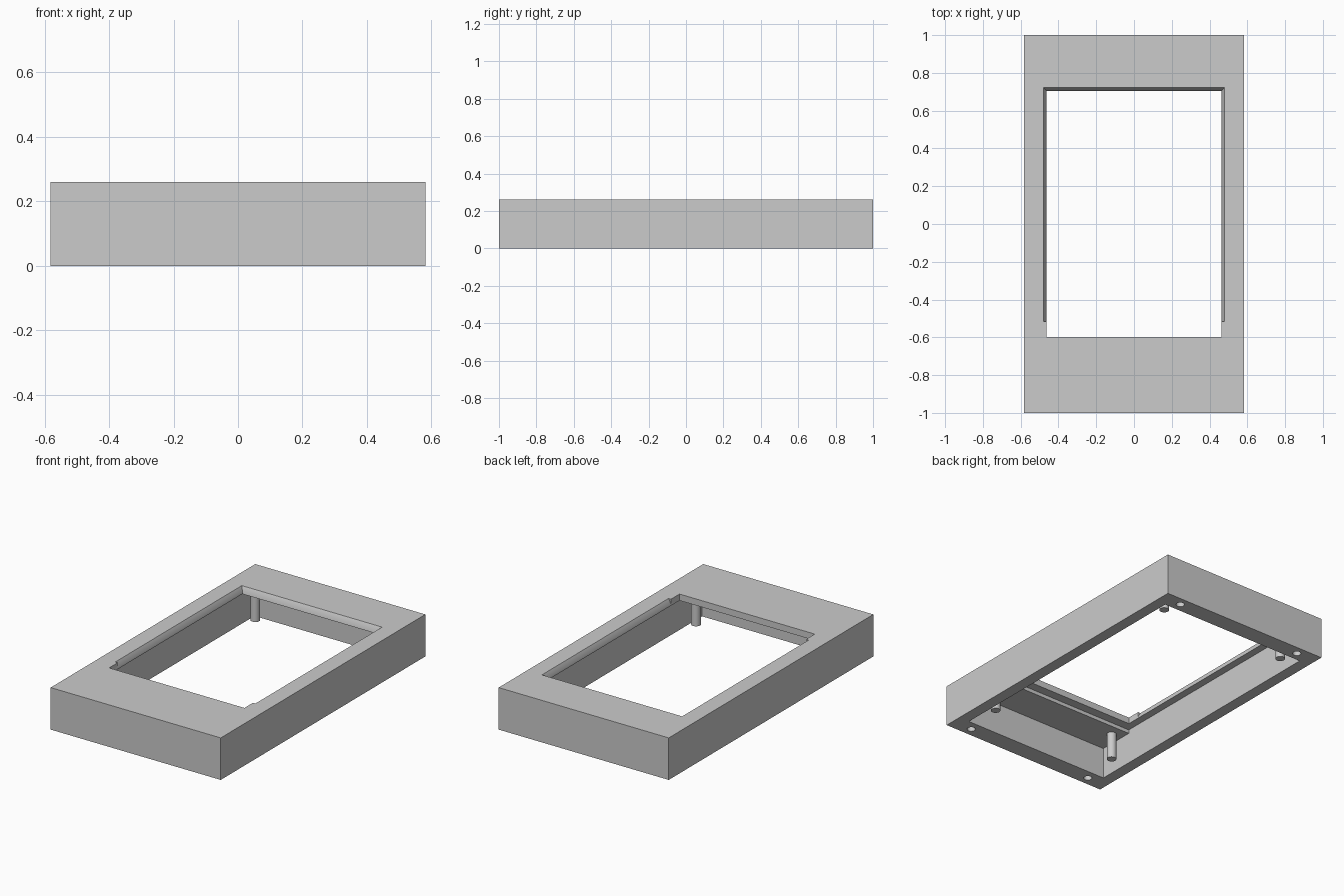
import bpy, bmesh, math

if "Cube" in bpy.data.objects:
    bpy.data.objects.remove(bpy.data.objects["Cube"], do_unlink=True)

grey = bpy.data.materials.new("plain_grey")
grey.use_nodes = True
grey.diffuse_color = (0.6, 0.6, 0.6, 1)
grey.node_tree.nodes["Principled BSDF"].inputs["Base Color"].default_value = (0.6, 0.6, 0.6, 1)


def finish(name, bm):
    bmesh.ops.recalc_face_normals(bm, faces=bm.faces)
    mesh = bpy.data.meshes.new(name)
    bm.to_mesh(mesh)
    bm.free()
    mesh.materials.append(grey)
    obj = bpy.data.objects.new(name, mesh)
    bpy.context.collection.objects.link(obj)
    return obj


def box(name, half_x, y0, y1, z0, z1, slope=0.0):
    """Box centred on x; slope widens the sides and back toward the top."""
    bm = bmesh.new()
    bmesh.ops.create_cube(bm, size=2)
    for v in bm.verts:
        grow = slope * (z1 - z0) if v.co.z > 0 else 0
        v.co.x *= half_x + grow
        v.co.y = y1 + grow if v.co.y > 0 else y0
        v.co.z = z1 if v.co.z > 0 else z0
    return finish(name, bm)


def cylinder(name, x, y, radius, z0, z1):
    bm = bmesh.new()
    bmesh.ops.create_cone(bm, cap_ends=True, segments=32, radius1=radius,
                          radius2=radius, depth=z1 - z0)
    bmesh.ops.translate(bm, verts=bm.verts, vec=(x, y, (z0 + z1) / 2))
    return finish(name, bm)


def activate(obj):
    bpy.ops.object.select_all(action='DESELECT')
    obj.select_set(True)
    bpy.context.view_layer.objects.active = obj


def cut(target, cutter):
    mod = target.modifiers.new("cut", 'BOOLEAN')
    mod.operation = 'DIFFERENCE'
    mod.solver = 'EXACT'
    mod.object = cutter
    activate(target)
    bpy.ops.object.modifier_apply(modifier=mod.name)
    bpy.data.objects.remove(cutter, do_unlink=True)


# Housing: hollow below, with a window through the top plate
height, ceiling = 0.26, 0.197
housing = box("housing", 0.582, -1, 1, 0, height)
cut(housing, box("cavity_cutter", 0.51, -0.885, 0.89, -0.1, ceiling))
cut(housing, box("pocket_cutter", 0.51, -0.655, 0.745, 0.1, 0.22))
cut(housing, box("window_cutter", 0.463, -0.598, 0.704, 0.1, 0.4))

# Bevel on the two sides and back of the window
cut(housing, box("bevel_cutter", 0.447, -0.515, 0.69, 0.2, 0.32, slope=0.55))

# Blind screw holes in the bottom rim
for x in (-0.442, 0.442):
    for y in (-0.945, 0.945):
        cut(housing, cylinder("hole_cutter", x, y, 0.024, -0.1, 0.2))

# Mounting posts hanging from the ceiling
posts = []
for side, x in (("right", -0.44), ("left", 0.44)):
    for end, y in (("front", -0.727), ("back", 0.797)):
        posts.append(cylinder(f"{end}_{side}_post", x, y, 0.028, 0.03, ceiling + 0.01))

for obj in [housing] + posts:
    activate(obj)
    bpy.ops.object.shade_smooth_by_angle(angle=math.radians(30))
